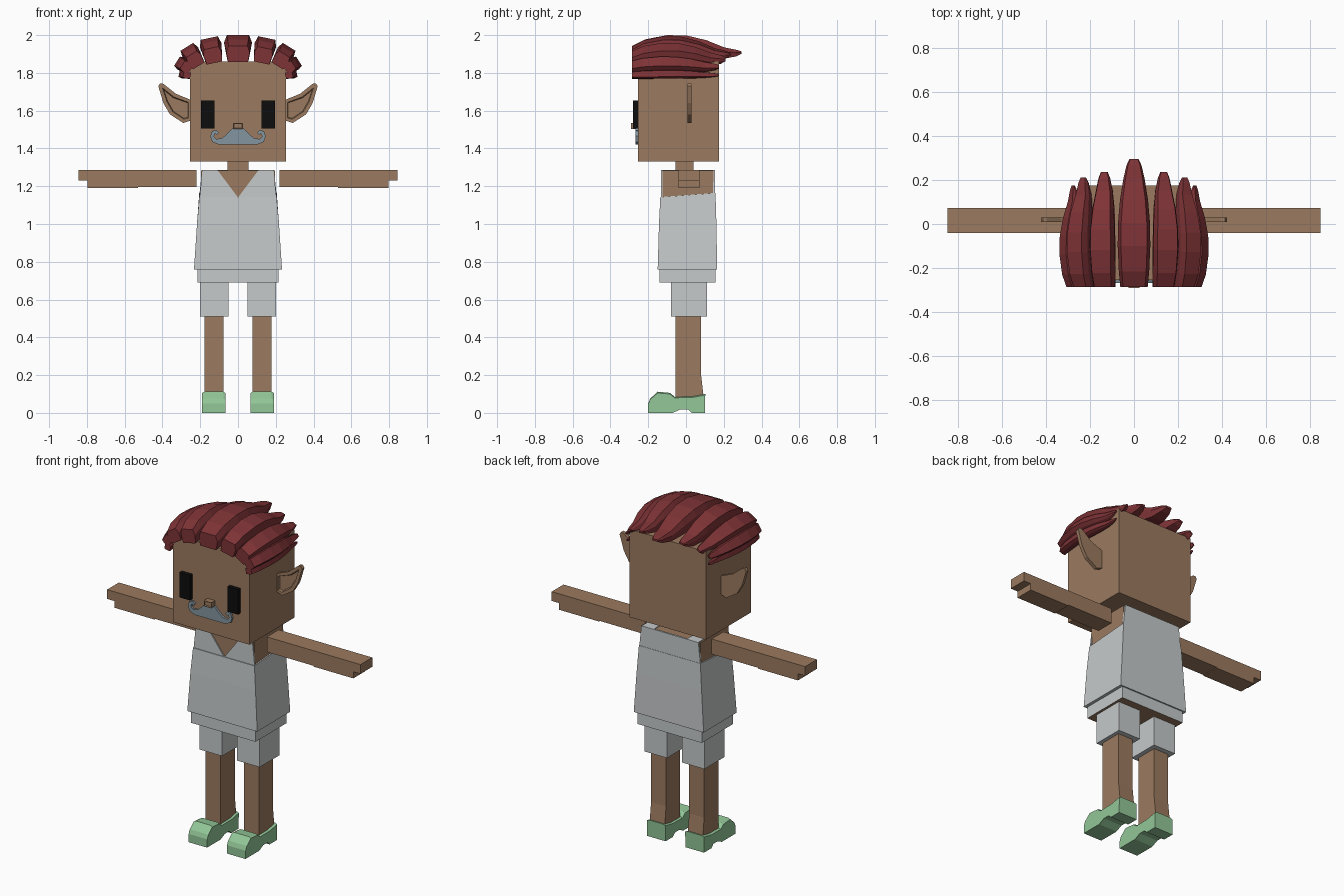
import bpy, bmesh
from math import radians, sin, cos
from mathutils import Vector

old = bpy.data.objects.get("Cube")
if old:
    bpy.data.objects.remove(old, do_unlink=True)


def colour(name, r, g, b):
    m = bpy.data.materials.new(name)
    m.use_nodes = True
    m.diffuse_color = (r, g, b, 1)
    m.node_tree.nodes["Principled BSDF"].inputs["Base Color"].default_value = (r, g, b, 1)
    return m


SKIN = colour("tan_skin", 0.33, 0.197, 0.115)
HAIR = colour("dark_red_hair", 0.21, 0.033, 0.037)
CLOTH = colour("pale_grey_cloth", 0.56, 0.585, 0.59)
SHOE = colour("mint_green", 0.29, 0.57, 0.31)
BLACK = colour("black", 0.004, 0.004, 0.004)
GREY = colour("blue_grey", 0.23, 0.30, 0.35)


def finish(name, bm, *mats):
    bmesh.ops.recalc_face_normals(bm, faces=bm.faces)
    mesh = bpy.data.meshes.new(name)
    bm.to_mesh(mesh)
    bm.free()
    for m in mats:
        mesh.materials.append(m)
    ob = bpy.data.objects.new(name, mesh)
    bpy.context.collection.objects.link(ob)
    return ob


def loft(name, rings, *mats):
    """Skin a closed solid through rings of equal point count."""
    bm = bmesh.new()
    rows = [[bm.verts.new(p) for p in ring] for ring in rings]
    n = len(rows[0])
    for a, b in zip(rows, rows[1:]):
        for i in range(n):
            bm.faces.new((a[i], a[(i + 1) % n], b[(i + 1) % n], b[i]))
    bm.faces.new(rows[0])
    bm.faces.new(rows[-1])
    return finish(name, bm, *mats)


def rect(x0, x1, y0, y1, z0, z1=None):
    """Rectangle ring at height z0 in front, z1 at the back."""
    z1 = z0 if z1 is None else z1
    return [(x0, y0, z0), (x1, y0, z0), (x1, y1, z1), (x0, y1, z1)]


def box(name, x, y, z, *mats):
    return loft(name, [rect(*x, *y, z[0]), rect(*x, *y, z[1])], *mats)


def front_plate(name, pts, y0, y1, mat):
    return loft(name, [[(x, y, z) for x, z in pts] for y in (y0, y1)], mat)


# Head, neck and torso
box("head", (-.255, .255), (-.255, .175), (1.33, 1.86), SKIN)
box("neck", (-.055, .055), (-.055, .04), (1.27, 1.34), SKIN)
box("torso", (-.197, .197), (-.125, .145), (.72, 1.283), SKIN)

# Sleeveless shirt: flared body, V-neck front and full back
loft("shirt_body", [
    rect(-.233, .233, -.15, .165, .76),
    rect(-.217, .217, -.143, .161, 1.0),
    rect(-.205, .205, -.136, .156, 1.143, 1.165)], CLOTH)
neckline = [(-.205, 1.13), (.205, 1.13), (.188, 1.287), (.11, 1.287), (0, 1.14),
            (-.11, 1.287), (-.188, 1.287)]
front_plate("shirt_front", neckline, -.132, -.124, CLOTH)
front_plate("shirt_back", [(-.205, 1.15), (.205, 1.15), (.19, 1.287), (-.19, 1.287)],
            .143, .154, CLOTH)

# Shorts
waist = box("shorts_waist", (-.215, .215), (-.14, .157), (.69, .765), CLOTH, SKIN)
for f in waist.data.polygons:
    if f.normal.z < -.9:
        f.material_index = 1

# Ear outline, moustache half outline and shoe side profile
EAR = [(.245, 1.55), (.29, 1.535), (.36, 1.58), (.395, 1.64), (.422, 1.73),
       (.412, 1.745), (.395, 1.742), (.33, 1.69), (.245, 1.655)]
TACHE = [(0, 1.42), (.1, 1.42), (.137, 1.435), (.147, 1.465), (.137, 1.492), (.115, 1.497),
         (.102, 1.483), (.112, 1.472), (.122, 1.48), (.127, 1.463), (.115, 1.45),
         (.085, 1.455), (.06, 1.475), (.03, 1.505), (0, 1.51)]
SOLE = [(-.2, 0), (-.07, 0), (-.03, .02), (.01, .02), (.03, 0), (.1, 0), (.102, .1),
        (.03, .086), (-.06, .085), (-.085, .106), (-.15, .112), (-.19, .075), (-.2, .05)]

for s, side in ((1, "left"), (-1, "right")):
    def span(a, b):
        return (s * a, s * b)

    # Strap, arm and hand
    box(side + "_strap", span(.11, .188), (-.132, .154), (1.281, 1.287), CLOTH)
    arm = [(.22, 1.195), (.53, 1.195), (.53, 1.19), (.797, 1.19), (.797, 1.23),
           (.845, 1.23), (.845, 1.286), (.22, 1.286)]
    front_plate(side + "_arm", [(s * x, z) for x, z in arm], -.04, .072, SKIN)

    # Shorts leg, leg and shoe
    box(side + "_shorts_leg", span(.05, .2), (-.08, .11), (.51, .70), CLOTH)
    loft(side + "_leg", [
        rect(*span(.077, .177), -.055, .095, .07),
        rect(*span(.077, .177), -.055, .08, .2),
        rect(*span(.077, .177), -.055, .08, .52)], SKIN)
    shoe_rings = []
    for x, k in ((.066, .94), (.078, 1), (.178, 1), (.19, .94)):
        shoe_rings.append([(s * x, y, z * k) for y, z in SOLE])
    loft(side + "_shoe", shoe_rings, SHOE)

    # Eye and moustache
    box(side + "_eye", span(.125, .195), (-.28, -.25), (1.505, 1.655), BLACK)
    front_plate(side + "_moustache", [(s * x, z) for x, z in TACHE], -.268, -.25, GREY)

    # Pointed ear with a recessed hollow on the front
    ear = front_plate(side + "_ear", [(s * x, z) for x, z in EAR], .008, .03, SKIN)
    bm = bmesh.new()
    bm.from_mesh(ear.data)
    face = [f for f in bm.faces if f.normal.y < -.9]
    bmesh.ops.inset_region(bm, faces=face, thickness=.02)
    bmesh.ops.inset_region(bm, faces=face, thickness=.005)
    bmesh.ops.translate(bm, verts=face[0].verts, vec=(0, .012, 0))
    bm.to_mesh(ear.data)
    bm.free()

# Nose with a recessed front
nose = box("nose", (-.025, .025), (-.29, -.25), (1.503, 1.535), SKIN)
bm = bmesh.new()
bm.from_mesh(nose.data)
tip = [f for f in bm.faces if f.normal.y < -.9]
bmesh.ops.inset_region(bm, faces=tip, thickness=.006)
bmesh.ops.translate(bm, verts=tip[0].verts, vec=(0, .006, 0))
bm.to_mesh(nose.data)
bm.free()

# Hair lock stations: fraction along, width, thickness, lift
STATIONS = [(0, .84, .85, 0), (.12, .93, 1, .55), (.32, 1, 1, 1), (.5, .98, 1, .95),
            (.68, .86, .9, .55), (.84, .66, .6, .1), (.95, .46, .35, .1), (1, .28, .12, .15)]


def lock(name, x, z, roll, half, thick, lift, end):
    """A swept hair lock with a six-sided section, rolled about y."""
    c, sn = cos(radians(roll)), sin(radians(roll))
    across, out = Vector((c, 0, -sn)), Vector((sn, 0, c))
    rings = []
    for t, w, h, up in STATIONS:
        centre = Vector((x, -.285 + t * (end + .285), z)) + out * lift * up
        rings.append([centre + across * half * w * a + out * thick * h * b
                      for a, b in ((-.85, -.5), (.85, -.5), (1, .1), (.8, .5),
                                   (-.8, .5), (-1, .1))])
    return loft(name, rings, HAIR)


lock("hair_lock_centre", 0, 1.9, 0, .074, .1, .05, .295)
for s, side in ((1, "left"), (-1, "right")):
    lock(side + "_hair_lock_upper", s * .133, 1.892, s * 12, .058, .095, .047, .235)
    lock(side + "_hair_lock_middle", s * .227, 1.868, s * 32, .049, .085, .04, .21)
    lock(side + "_hair_lock_outer", s * .272, 1.83, s * 58, .036, .06, .03, .175)
    lock(side + "_hair_lock_lower", s * .27, 1.788, s * 78, .022, .045, .02, .172)
